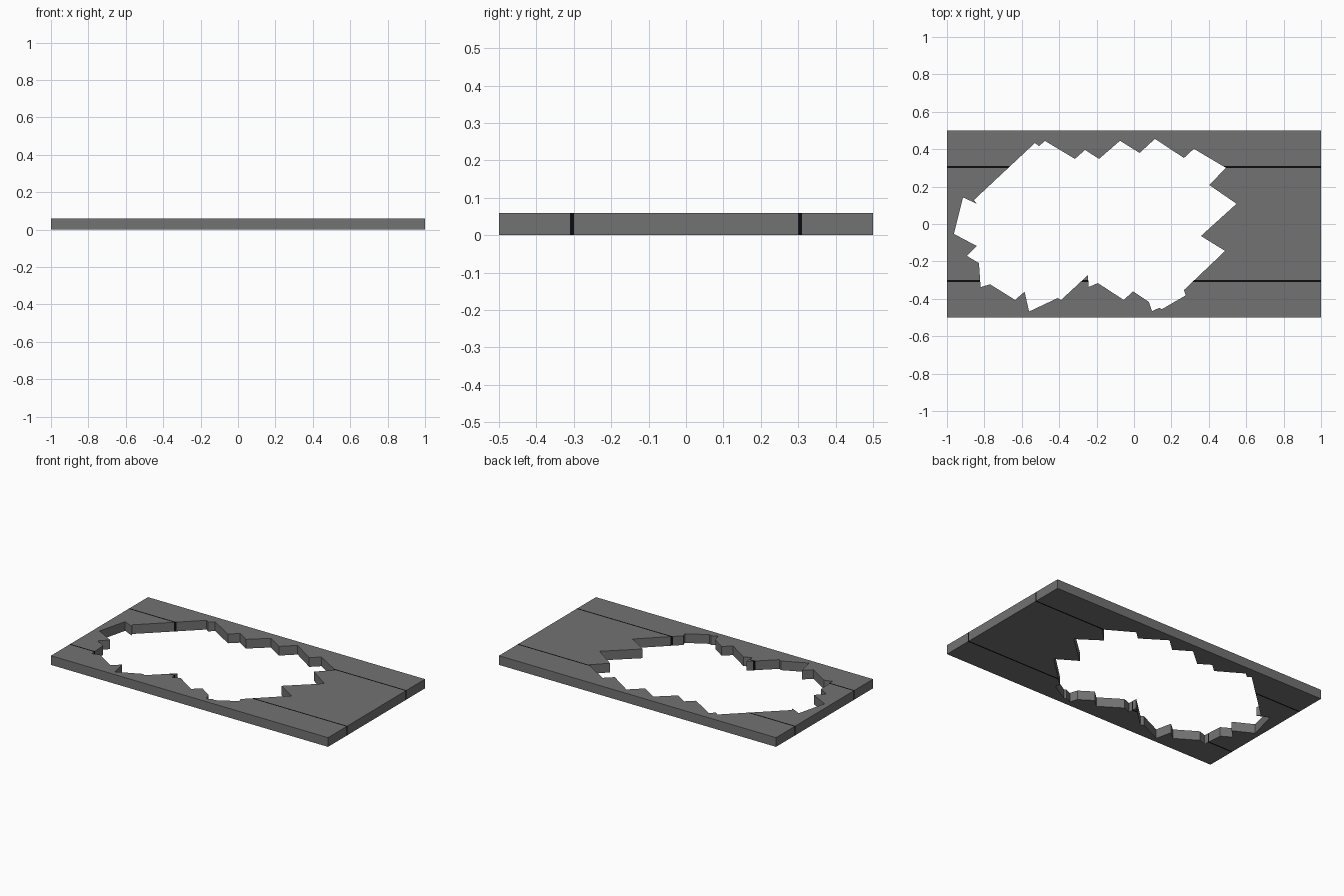
import bpy, bmesh

if "Cube" in bpy.data.objects:
    bpy.data.objects.remove(bpy.data.objects["Cube"])

LENGTH, THICK = 2.0, 0.06
SEAM_IN, SEAM_OUT = 0.30, 0.31


def material(name, rgb):
    m = bpy.data.materials.new(name)
    m.diffuse_color = (*rgb, 1)
    m.use_nodes = True
    m.node_tree.nodes["Principled BSDF"].inputs["Base Color"].default_value = m.diffuse_color
    return m


grey = material("dark grey", (0.17, 0.17, 0.17))
black = material("seam black", (0.004, 0.004, 0.005))


def prism(name, outline, z0, z1, mat=None):
    """Extrude a flat outline straight up from z0 to z1."""
    bm = bmesh.new()
    base = bm.faces.new([bm.verts.new((x, y, z0)) for x, y in outline])
    ext = bmesh.ops.extrude_face_region(bm, geom=[base])
    top = [v for v in ext["geom"] if isinstance(v, bmesh.types.BMVert)]
    bmesh.ops.translate(bm, verts=top, vec=(0, 0, z1 - z0))
    bmesh.ops.recalc_face_normals(bm, faces=bm.faces)
    me = bpy.data.meshes.new(name)
    bm.to_mesh(me)
    bm.free()
    ob = bpy.data.objects.new(name, me)
    bpy.context.collection.objects.link(ob)
    if mat:
        me.materials.append(mat)
    return ob


# Jagged outline of the broken hole, clockwise from the left tip
hole = [
    (-0.963, -0.053), (-0.914, 0.142), (-0.84, 0.108), (-0.856, 0.128),
    (-0.53, 0.433), (-0.508, 0.417), (-0.476, 0.444), (-0.316, 0.348),
    (-0.262, 0.396), (-0.187, 0.348), (-0.075, 0.445), (0.03, 0.38),
    (0.112, 0.455), (0.267, 0.353), (0.32, 0.402), (0.492, 0.30),
    (0.402, 0.209), (0.548, 0.108), (0.358, -0.064), (0.487, -0.144),
    (0.267, -0.353), (0.276, -0.382), (0.15, -0.455), (0.134, -0.449),
    (0.096, -0.466), (0.08, -0.417), (-0.005, -0.36), (-0.055, -0.406),
    (-0.193, -0.316), (-0.243, -0.337), (-0.246, -0.273), (-0.39, -0.406),
    (-0.408, -0.396), (-0.561, -0.468), (-0.585, -0.362), (-0.636, -0.406),
    (-0.77, -0.322), (-0.82, -0.338), (-0.829, -0.209), (-0.893, -0.171),
    (-0.84, -0.118),
]
cutter = prism("hole_cutter", hole, -0.1, THICK + 0.1)
cutter.hide_render = True
cutter.display_type = 'WIRE'


def board(name, y0, y1, mat):
    """Full-length board with the broken hole cut through it."""
    h = LENGTH / 2
    ob = prism(name, [(-h, y0), (h, y0), (h, y1), (-h, y1)], 0, THICK, mat)
    mod = ob.modifiers.new("hole", 'BOOLEAN')
    mod.operation = 'DIFFERENCE'
    mod.solver = 'EXACT'
    mod.object = cutter


# Three planks with dark seams between them
board("middle_plank", -SEAM_IN, SEAM_IN, grey)
for side, s in (("front", -1), ("back", 1)):
    board(side + "_plank", *sorted((s * SEAM_OUT, s * 0.5)), grey)
    board(side + "_seam", *sorted((s * SEAM_IN, s * SEAM_OUT)), black)
